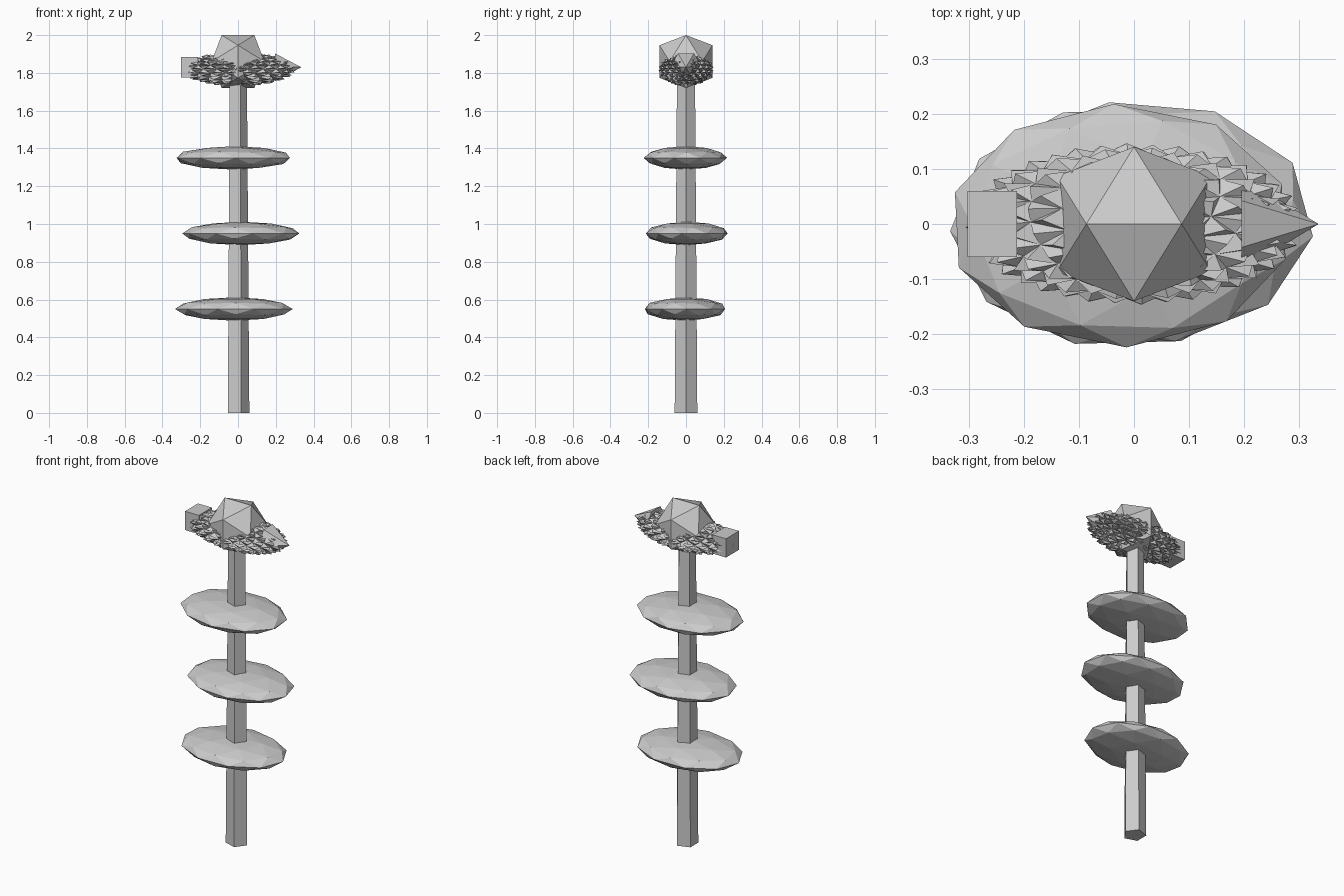
import bpy, bmesh, math
from mathutils import Matrix, Vector

if "Cube" in bpy.data.objects:
    bpy.data.objects.remove(bpy.data.objects["Cube"])


def finish(name, bm, loc=(0, 0, 0)):
    bmesh.ops.recalc_face_normals(bm, faces=bm.faces)
    me = bpy.data.meshes.new(name)
    bm.to_mesh(me)
    bm.free()
    ob = bpy.data.objects.new(name, me)
    ob.location = loc
    bpy.context.collection.objects.link(ob)
    return ob


def ball(level, scale, spin=0.0, spike=0.0):
    # faceted ball, optionally with a spike on every face, then squashed
    bm = bmesh.new()
    bmesh.ops.create_icosphere(bm, subdivisions=level, radius=1)
    bmesh.ops.rotate(bm, verts=bm.verts, matrix=Matrix.Rotation(spin, 3, 'Z'))
    if spike:
        tips = bmesh.ops.poke(bm, faces=bm.faces[:])["verts"]
        for v in tips:
            v.co = v.co.normalized() * (1 + spike)
    bmesh.ops.scale(bm, vec=scale, verts=bm.verts)
    return bm


# five-sided tapered pole
bm = bmesh.new()
bmesh.ops.create_cone(bm, cap_ends=True, segments=5, radius1=0.063,
                      radius2=0.05, depth=1.82)
first = max(bm.verts, key=lambda v: v.co.x + v.co.z * 0.001)
turn = -math.atan2(first.co.y, first.co.x)
bmesh.ops.rotate(bm, verts=bm.verts, matrix=Matrix.Rotation(turn, 3, 'Z'))
finish("pole", bm, (-0.003, 0, 0.91))

# three flat foliage discs
for i, (x, y, z) in enumerate([(-0.022, -0.005, 0.55), (0.015, 0.004, 0.95),
                               (-0.025, -0.003, 1.35)]):
    finish(f"disc_{i + 1}", ball(2, (0.312, 0.221, 0.062), 0.35 + 1.1 * i), (x, y, z))

# spiky crest under the crown
finish("spiky_crest", ball(3, (0.272, 0.13, 0.081), 0.2, 0.13), (0, 0, 1.82))

# blunt left end and pointed right end of the crest
bm = bmesh.new()
bmesh.ops.create_cube(bm, size=1)
bmesh.ops.scale(bm, vec=(0.09, 0.12, 0.11), verts=bm.verts)
finish("blunt_end", bm, (-0.257, 0, 1.83))
bm = bmesh.new()
bmesh.ops.create_cone(bm, cap_ends=True, segments=6, radius1=0.085,
                      radius2=0, depth=0.14)
bmesh.ops.rotate(bm, verts=bm.verts, matrix=Matrix.Rotation(math.pi / 2, 3, 'Y'))
finish("pointed_end", bm, (0.265, 0, 1.83))

# icosahedral crown, one edge uppermost
g = (1 + 5 ** 0.5) / 2
s = 0.14 / g
bm = bmesh.new()
for a in (-s, s):
    for b in (-g * s, g * s):
        for co in ((a, 0, b), (0, b, a), (b, a, 0)):
            bm.verts.new(Vector(co))
bmesh.ops.convex_hull(bm, input=bm.verts)
finish("crown", bm, (0, 0, 1.86))
